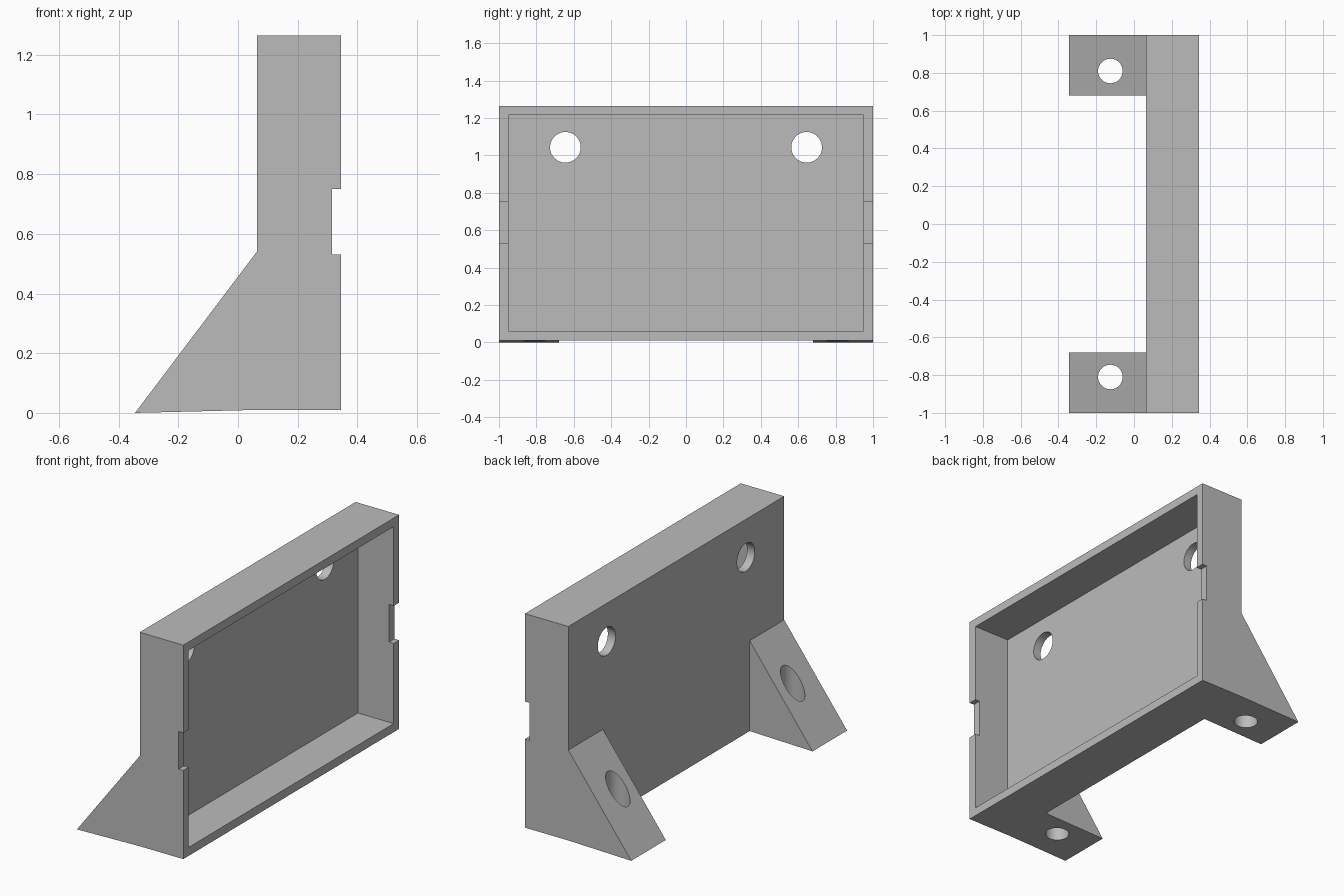
import bpy, bmesh, math
from mathutils import Matrix, Vector

if "Cube" in bpy.data.objects:
    bpy.data.objects.remove(bpy.data.objects["Cube"], do_unlink=True)

BACK, OPEN = 0.063, 0.345          # x of the closed back and of the open face
WALL = 0.05
BASE, TOP = 0.01, 1.265

grey = bpy.data.materials.new("plain grey")
grey.use_nodes = True
colour = (0.5, 0.5, 0.5, 1)
grey.diffuse_color = colour
grey.node_tree.nodes["Principled BSDF"].inputs["Base Color"].default_value = colour


def make_object(name, bm):
    bmesh.ops.recalc_face_normals(bm, faces=bm.faces)
    mesh = bpy.data.meshes.new(name)
    bm.to_mesh(mesh)
    bm.free()
    mesh.materials.append(grey)
    obj = bpy.data.objects.new(name, mesh)
    bpy.context.collection.objects.link(obj)
    return obj


def prism(name, profile, y0, y1):
    """Extrude an x-z profile along y."""
    bm = bmesh.new()
    face = bm.faces.new([bm.verts.new((x, y0, z)) for x, z in profile])
    ext = bmesh.ops.extrude_face_region(bm, geom=[face])["geom"]
    verts = [v for v in ext if isinstance(v, bmesh.types.BMVert)]
    bmesh.ops.translate(bm, verts=verts, vec=(0, y1 - y0, 0))
    return make_object(name, bm)


def box(name, x0, x1, y0, y1, z0, z1):
    return prism(name, [(x0, z0), (x1, z0), (x1, z1), (x0, z1)], y0, y1)


def cylinder(name, centre, radius, depth, along_x=False):
    bm = bmesh.new()
    turn = Matrix.Rotation(math.pi / 2, 4, "Y") if along_x else Matrix()
    bmesh.ops.create_cone(bm, cap_ends=True, segments=48, radius1=radius,
                          radius2=radius, depth=depth,
                          matrix=Matrix.Translation(Vector(centre)) @ turn)
    return make_object(name, bm)


# Tray and feet share one side outline
bracket = prism("bracket", [(-0.345, 0), (BACK, BASE), (OPEN, BASE), (OPEN, TOP),
                            (BACK, TOP), (BACK, 0.54)], -1, 1)

# Gap between the feet, and the shallow tray cavity
cutters = [
    box("foot_gap_cutter", -1, BACK, -0.68, 0.68, -1, 0.8),
    box("cavity_cutter", BACK + WALL, 1, -1 + WALL, 1 - WALL, BASE + WALL, TOP - WALL),
]
# Side notches, back holes and foot screw holes
for side in (-1, 1):
    y0, y1 = sorted((side * 0.9, side * 1.1))
    cutters += [
        box("notch_cutter", 0.315, 1, y0, y1, 0.53, 0.75),
        cylinder("back_hole_cutter", (BACK, side * 0.645, 1.043), 0.082, 0.3, True),
        cylinder("foot_hole_cutter", (-0.125, side * 0.81, 0.3), 0.065, 1),
    ]

bpy.context.view_layer.objects.active = bracket
for cutter in cutters:
    mod = bracket.modifiers.new("cut", "BOOLEAN")
    mod.operation, mod.solver, mod.object = "DIFFERENCE", "EXACT", cutter
    bpy.ops.object.modifier_apply(modifier=mod.name)
    bpy.data.objects.remove(cutter, do_unlink=True)

# Round holes smooth, every corner crisp
bpy.ops.object.select_all(action="DESELECT")
bracket.select_set(True)
bpy.ops.object.shade_smooth_by_angle(angle=math.radians(25))
